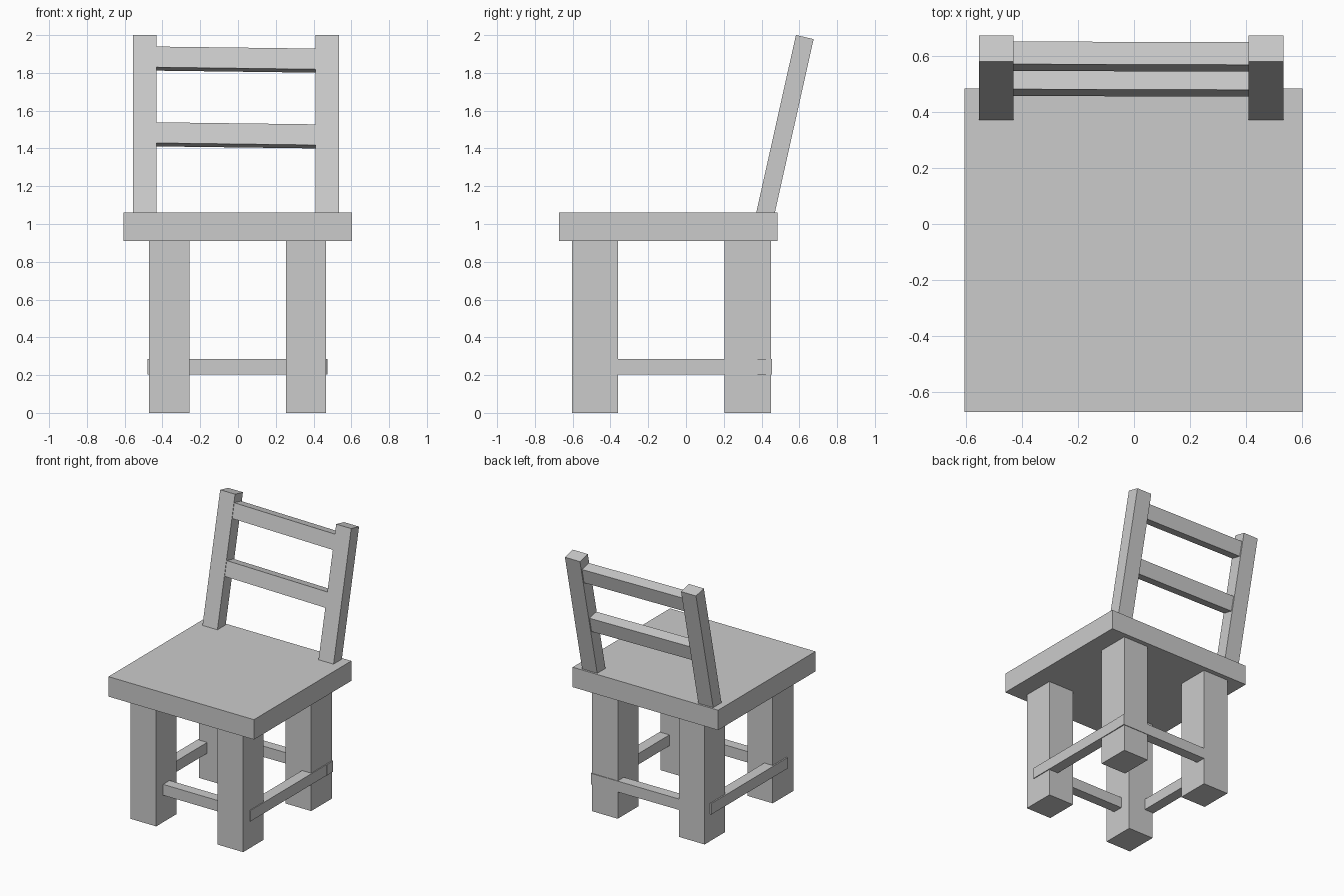
import bpy
from mathutils import Matrix
from math import sin, cos, radians

if "Cube" in bpy.data.objects:
    bpy.data.objects.remove(bpy.data.objects["Cube"])

LEAN = radians(12.6)                 # backward tilt of the backrest
TOP = (0.582, 2.0)                   # front top corner (y, z) of the posts


def box(name, x, y, z, matrix=None):
    """Box from (min, max) ranges, optionally moved by a matrix."""
    bpy.ops.mesh.primitive_cube_add(size=1)
    ob = bpy.context.object
    ob.name = ob.data.name = name
    size = [b - a for a, b in (x, y, z)]
    mid = [(a + b) / 2 for a, b in (x, y, z)]
    m = Matrix.Translation(mid) @ Matrix.Diagonal((*size, 1))
    ob.data.transform(matrix @ m if matrix else m)
    return ob


# Seat
box("seat", (-0.607, 0.604), (-0.673, 0.485), (0.91, 1.06))

# Legs
for side, x in (("left", (-0.47, -0.258)), ("right", (0.253, 0.466))):
    for end, y in (("front", (-0.604, -0.36)), ("back", (0.205, 0.45))):
        box(f"{end}_{side}_leg", x, y, (0, 0.92))

# Stretchers between the legs
Z = (0.203, 0.285)
box("left_stretcher", (-0.48, -0.40), (-0.525, 0.385), Z)
box("right_stretcher", (0.39, 0.472), (-0.525, 0.385), Z)
box("front_stretcher", (-0.42, 0.42), (-0.522, -0.445), Z)
yaw = Matrix.Translation((0, 0.414, 0)) @ Matrix.Rotation(radians(0.4), 4, 'Z')
box("back_stretcher", (-0.42, 0.474), (-0.038, 0.038), Z, yaw)

# Backrest: local z runs up the leaning posts, origin at their front top edge
lean = Matrix.Translation((0, *TOP)) @ Matrix.Rotation(-LEAN, 4, 'X')
box("left_back_post", (-0.556, -0.432), (0, 0.096), (-1.03, 0), lean)
box("right_back_post", (0.41, 0.535), (0, 0.096), (-1.03, 0), lean)

# Backrest slats, rolled very slightly
for name, z in (("upper_slat", 1.88), ("lower_slat", 1.479)):
    drop = (z - TOP[1]) / cos(LEAN)
    m = lean @ Matrix.Translation((0, 0, drop)) @ Matrix.Rotation(radians(0.75), 4, 'Y')
    box(name, (-0.46, 0.44), (0.004, 0.087), (-0.056, 0.056), m)
